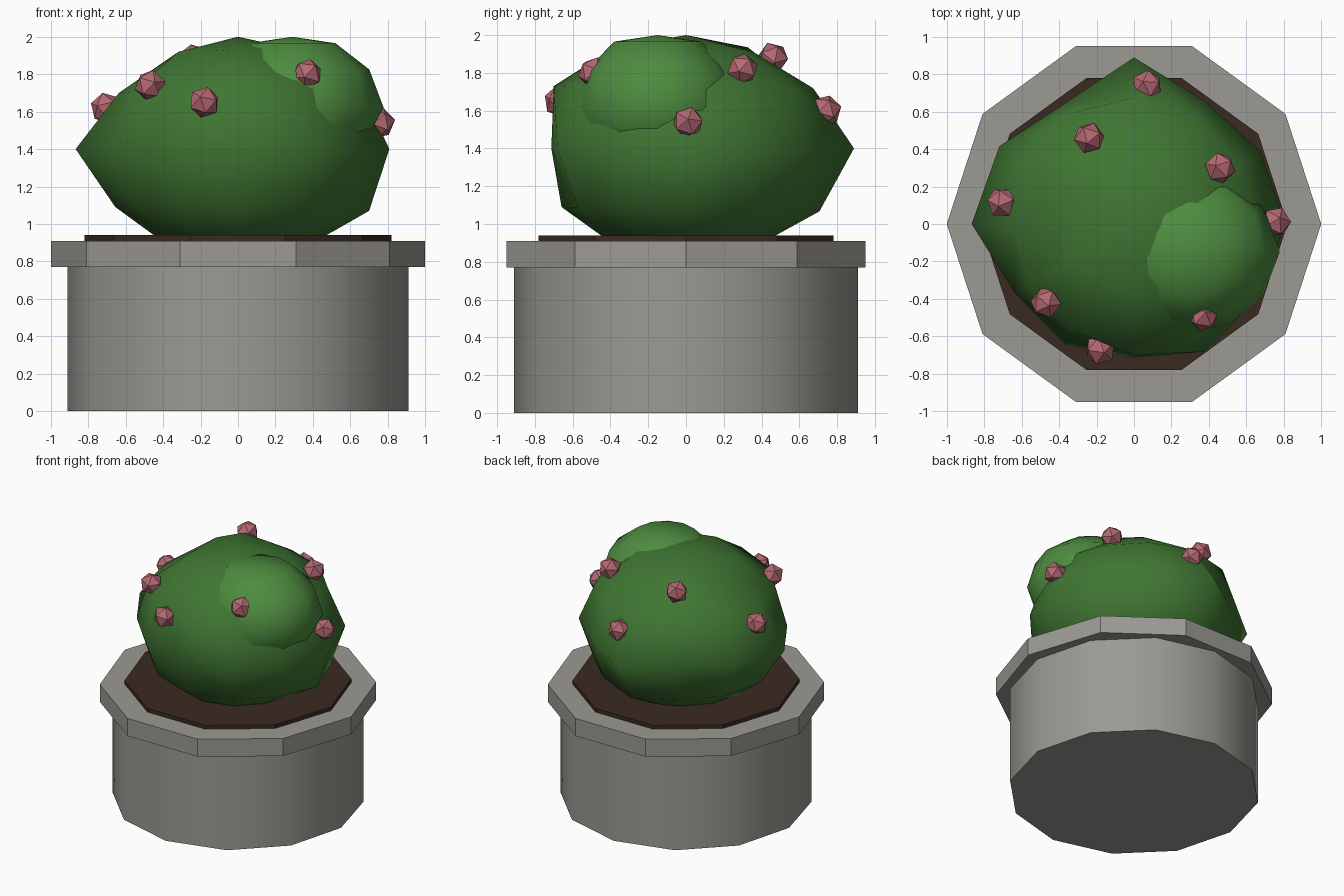
import bpy, bmesh, math
from mathutils import Vector

if "Cube" in bpy.data.objects:
    bpy.data.objects.remove(bpy.data.objects["Cube"])


def material(name, rgb):
    m = bpy.data.materials.new(name)
    m.diffuse_color = (*rgb, 1)
    m.use_nodes = True
    m.node_tree.nodes["Principled BSDF"].inputs["Base Color"].default_value = m.diffuse_color
    return m


STONE = material("stone", (0.33, 0.32, 0.29))
SOIL = material("soil", (0.042, 0.023, 0.015))
GREEN = material("leaf_green", (0.05, 0.18, 0.032))
LIGHT = material("light_green", (0.075, 0.26, 0.05))
PINK = material("blossom_pink", (0.46, 0.14, 0.17))


def finish(name, bm, mat, smooth):
    mesh = bpy.data.meshes.new(name)
    bm.to_mesh(mesh)
    bm.free()
    ob = bpy.data.objects.new(name, mesh)
    bpy.context.collection.objects.link(ob)
    mesh.materials.append(mat)
    bpy.ops.object.select_all(action='DESELECT')
    ob.select_set(True)
    bpy.context.view_layer.objects.active = ob
    bpy.ops.object.shade_smooth_by_angle(angle=math.radians(smooth))
    return ob


def disc(name, sides, radius, z0, z1, mat):
    """Closed prism with one corner on +x."""
    bm = bmesh.new()
    ring = [bm.verts.new((radius * math.cos(math.tau * i / sides),
                          radius * math.sin(math.tau * i / sides), z0)) for i in range(sides)]
    base = bm.faces.new(ring)
    ext = bmesh.ops.extrude_face_region(bm, geom=[base], use_keep_orig=True)
    for v in ext["geom"]:
        if isinstance(v, bmesh.types.BMVert):
            v.co.z = z1
    bmesh.ops.recalc_face_normals(bm, faces=bm.faces)
    return finish(name, bm, mat, 35)


def lumpy_ball(name, centre, radius, height, swell, mat):
    """12 x 6 ball whose corners are pushed in or out; swell maps latitude to 12 factors."""
    bm = bmesh.new()
    bmesh.ops.create_uvsphere(bm, u_segments=12, v_segments=6, radius=1)
    for v in bm.verts:
        lat = round(math.degrees(math.asin(max(-1, min(1, v.co.z)))) / 30) * 30
        seg = round(math.atan2(v.co.y, v.co.x) / (math.tau / 12)) % 12
        s = swell[lat][seg] if lat in swell else 1
        v.co = Vector(centre) + Vector((v.co.x * radius, v.co.y * radius, v.co.z * height)) * s
    return finish(name, bm, mat, 180)


# Pot, rim and soil
disc("pot_body", 12, 0.91, 0, 0.84, STONE)
disc("pot_rim", 10, 1.0, 0.77, 0.91, STONE)
disc("soil", 10, 0.82, 0.86, 0.94, SOIL)

# Main shrub
CENTRE = Vector((0, 0, 1.4))
lumpy_ball("shrub", CENTRE, 0.735, 0.6, {
    60: [1, 1, 1, .98, 1.03, 1, .95, 1, 1, 1.03, 1.03, 1],
    30: [1.04, 1.02, 1.03, 1.06, 1.07, 1.04, 1.0, 1.02, 1.03, 1.1, 1.08, 1.04],
    0: [1.10, 1.06, 1.03, 1.21, 1.01, 1.13, 1.18, 1.0, 1.01, .97, 1.07, 1.04],
    -30: [1.10, 1.05, 1.04, 1.11, 1.04, 1.04, 1.03, 1.0, 1.0, 1.035, 1.04, 1.05],
}, GREEN)

# Side lobe
lumpy_ball("shrub_lobe", (0.29, -0.15, 1.62), 0.44, 0.38, {
    60: [1.05] * 12,
    30: [1.08, 1.06, 1.03, 1, 1, 1, 1, 1, 1, 1, 1.03, 1.06],
    0: [1.11, 1.06, 1.03, 1, 1, 1, 1, 1, 1, 1, 1.0, 1.05],
}, LIGHT)

# Blossoms
spots = [(.07, .74, 1.60), (-.24, .46, 1.88), (.46, .30, 1.82), (-.705, .115, 1.62),
         (.755, .01, 1.54), (-.47, -.42, 1.74), (.37, -.49, 1.80), (-.18, -.67, 1.65)]
for i, p in enumerate(spots):
    bm = bmesh.new()
    bmesh.ops.create_icosphere(bm, subdivisions=1, radius=0.085)
    ob = finish(f"blossom_{i + 1}", bm, PINK, 35)
    ob.location = p
    ob.rotation_euler = (Vector(p) - CENTRE).to_track_quat('Z', 'Y').to_euler()
